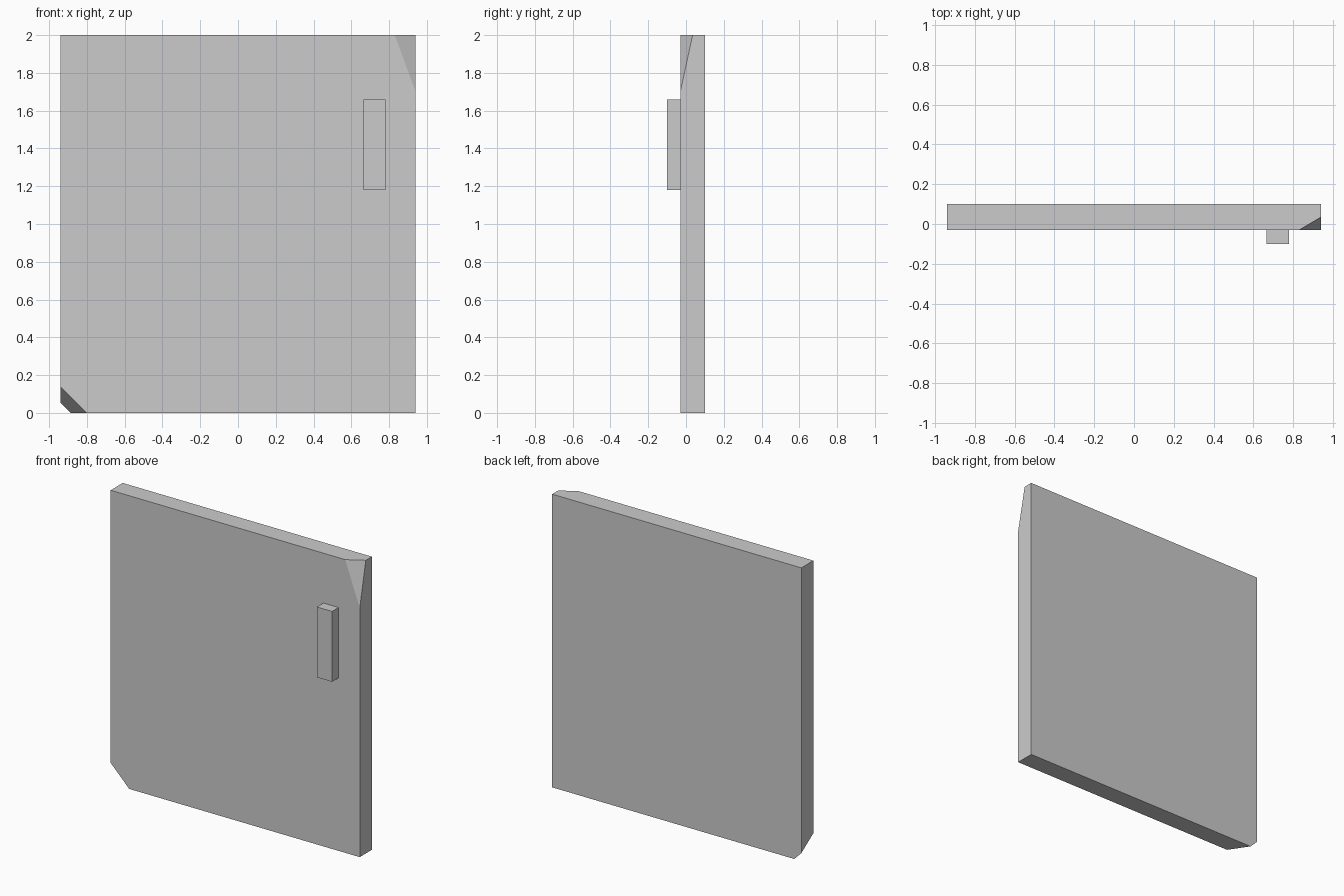
import bpy
import bmesh
from mathutils import Vector

# Remove the default cube if present
old = bpy.data.objects.get("Cube")
if old:
    bpy.data.objects.remove(old, do_unlink=True)

# Single plain grey material
GREY = (0.6, 0.6, 0.6, 1.0)
grey = bpy.data.materials.new("plain_grey")
grey.use_nodes = True
grey.diffuse_color = GREY
grey.node_tree.nodes["Principled BSDF"].inputs["Base Color"].default_value = GREY


def make_box(name, low, high, cuts=()):
    """Box between two corners, with corners sliced off by three-point planes."""
    low, high = Vector(low), Vector(high)
    centre, size = (low + high) / 2, high - low
    bm = bmesh.new()
    bmesh.ops.create_cube(bm, size=1)
    for v in bm.verts:
        v.co = centre + v.co * size
    for cut in cuts:
        a, b, c = (Vector(p) for p in cut)
        normal = (b - a).cross(c - a).normalized()
        if normal.dot(a - centre) < 0:
            normal.negate()
        bmesh.ops.bisect_plane(bm, geom=bm.verts[:] + bm.edges[:] + bm.faces[:],
                               plane_co=a, plane_no=normal, clear_outer=True)
        rim = [e for e in bm.edges if e.is_boundary]
        bmesh.ops.holes_fill(bm, edges=rim, sides=0)
    bmesh.ops.recalc_face_normals(bm, faces=bm.faces[:])
    mesh = bpy.data.meshes.new(name)
    bm.to_mesh(mesh)
    bm.free()
    mesh.materials.append(grey)
    obj = bpy.data.objects.new(name, mesh)
    bpy.context.collection.objects.link(obj)
    return obj


# Door panel with a sliced upper front corner and a sliced lower corner
SIDE, FRONT, BACK, TOP = 0.94, -0.03, 0.10, 2.0
upper_cut = [(0.83, FRONT, TOP), (SIDE, 0.035, TOP), (SIDE, FRONT, 1.70)]
lower_cut = [(-SIDE, FRONT, 0.14), (-0.80, FRONT, 0), (-SIDE, BACK, 0.053)]
make_box("door_panel", (-SIDE, FRONT, 0), (SIDE, BACK, TOP), [upper_cut, lower_cut])

# Handle block standing on the front face
make_box("door_handle", (0.665, -0.10, 1.18), (0.78, FRONT, 1.66))
